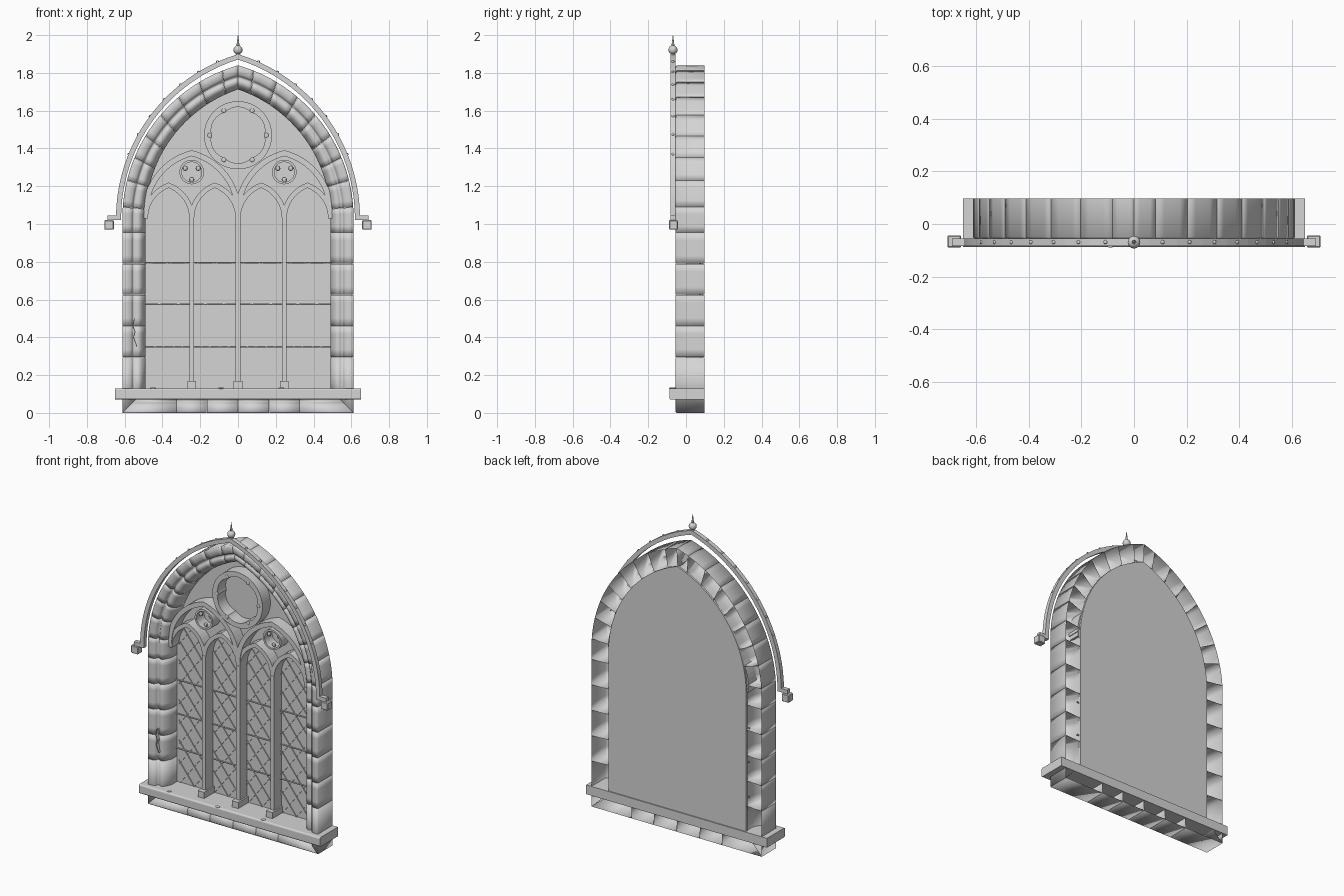
import bpy, bmesh, math
from mathutils import Matrix, Vector

if "Cube" in bpy.data.objects:
    bpy.data.objects.remove(bpy.data.objects["Cube"])

stone = bpy.data.materials.new("pale grey stone")
stone.diffuse_color = (0.66, 0.66, 0.66, 1)
stone.use_nodes = True
stone.node_tree.nodes["Principled BSDF"].inputs["Base Color"].default_value = stone.diffuse_color

def finish(bm, name, smooth=False):
    bmesh.ops.recalc_face_normals(bm, faces=bm.faces)
    me = bpy.data.meshes.new(name)
    for f in bm.faces:
        f.smooth = smooth
    bm.to_mesh(me)
    bm.free()
    me.materials.append(stone)
    ob = bpy.data.objects.new(name, me)
    bpy.context.collection.objects.link(ob)
    return ob

def box(bm, x0, x1, y0, y1, z0, z1):
    m = Matrix.Translation(((x0+x1)/2, (y0+y1)/2, (z0+z1)/2)) @ Matrix.Diagonal((x1-x0, y1-y0, z1-z0, 1))
    return bmesh.ops.create_cube(bm, size=1, matrix=m)['verts']

def ball(bm, x, y, z, r, scale=(1, 1, 1), seg=12):
    m = Matrix.Translation((x, y, z)) @ Matrix.Diagonal((*scale, 1))
    bmesh.ops.create_uvsphere(bm, u_segments=seg, v_segments=seg//2+2, radius=r, matrix=m)

def loft(bm, rings, closed):
    # bridge four-point sections running along a path
    vs = [[bm.verts.new(p) for p in r] for r in rings]
    n = len(vs)
    for i in range(n if closed else n-1):
        a, b = vs[i], vs[(i+1) % n]
        for k in range(4):
            bm.faces.new((a[k], a[(k+1) % 4], b[(k+1) % 4], b[k]))
    if not closed:
        bm.faces.new(vs[0])
        bm.faces.new(vs[-1])

def ribbon(bm, pts, w, y0, y1):
    # rectangular bar of width w following (x, z) points
    P = [Vector(p) for p in pts]
    rings = []
    for i, p in enumerate(P):
        d0 = (p - P[i-1]).normalized() if i else (P[1]-p).normalized()
        d1 = (P[i+1] - p).normalized() if i < len(P)-1 else d0
        n0, n1 = Vector((-d0.y, d0.x)), Vector((-d1.y, d1.x))
        n = (n0+n1).normalized()
        n *= w/2 / max(0.4, n.dot(n0))
        a, b = p+n, p-n
        rings.append([(a.x, y0, a.y), (b.x, y0, b.y), (b.x, y1, b.y), (a.x, y1, a.y)])
    loft(bm, rings, False)

def ring(bm, cx, cz, ro, ri, y0, y1, n=72):
    rings = []
    for i in range(n):
        t = 2*math.pi*i/n
        c, s, r = math.cos(t), math.sin(t), ri(t)
        rings.append([(cx+ro*c, y0, cz+ro*s), (cx+r*c, y0, cz+r*s),
                      (cx+r*c, y1, cz+r*s), (cx+ro*c, y1, cz+ro*s)])
    loft(bm, rings, True)

def arch(cx, hw, zs, h, n=16):
    # two-centred pointed arch, right springing to left springing
    a = (h*h-hw*hw)/(2*hw)
    r = hw+a
    tm = math.acos(a/r)
    half = [(r*math.cos(tm*i/n)-a, zs+r*math.sin(tm*i/n)) for i in range(n+1)]
    return [(cx+x, z) for x, z in half] + [(cx-x, z) for x, z in half[-2::-1]]

# moulded stone surround: (distance from opening, y) section, open at the back
PROFILE = [(.122, .097), (.122, -.05), (.115, -.055), (.08, -.053), (.068, -.04), (.062, -.022),
           (.052, -.033), (.037, -.036), (.022, -.026), (.009, -.004), (0, .022), (0, .088)]
SPRING, INNER, A, BACK = 1.03, .49, .23, .078

def jamb_point(u, t):
    # u below 1 is the upright, 1 to 2 is the arch
    if u <= 1:
        return INNER+t, (.122-t if u <= 0 else u*SPRING)
    r = INNER+A+t
    th = (u-1)*math.acos(A/r)
    return r*math.cos(th)-A, SPRING+r*math.sin(th)

def stone_block(bm, sections):
    vs = [[bm.verts.new(p) for p in s] for s in sections]
    for a, b in zip(vs, vs[1:]):
        for k in range(len(a)-1):
            bm.faces.new((a[k], a[k+1], b[k+1], b[k]))
    bm.faces.new(vs[0])
    bm.faces.new(vs[-1])

bm = bmesh.new()
seams = [0] + [z/SPRING for z in (.295, .46, .625, .79, .955)] + \
        [1+f for f in (.055, .187, .303, .422, .546, .67, .795, .92, 1)]
g = .0005
for sgn in (1, -1):
    for i, (u0, u1) in enumerate(zip(seams, seams[1:])):
        us = [u0+g+(u1-u0-2*g)*k/4 for k in range(5)]
        if i == 0:
            us = [0, .16, u1-g]
        if u1 == 2:
            us[-1] = 2
        stone_block(bm, [[(sgn*p[0], y, p[1]) for t, y in PROFILE
                          for p in [jamb_point(u, t)]] for u in us])
# bottom course, mitred at the corners
cuts = [-1, -.325, -.165, 0, .165, .325, 1]
for x0, x1 in zip(cuts, cuts[1:]):
    stone_block(bm, [[((x*(INNER+t) if abs(x) == 1 else x+d), y, .122-t) for t, y in PROFILE]
                     for x, d in ((x0, g), (x1, -g))])
finish(bm, "stone_surround", True)

# sill
bm = bmesh.new()
box(bm, -.65, .65, -.088, .097, .07, .13)
edges = [e for e in bm.edges if all(v.co.y < 0 for v in e.verts) and abs(e.verts[0].co.x-e.verts[1].co.x) > 1]
bmesh.ops.bevel(bm, geom=edges, offset=.01, segments=3, affect='EDGES', profile=.5)
finish(bm, "sill")

# weathering chips on the sill
bm = bmesh.new()
for x, y in ((-.45, -.065), (-.09, -.078), (.23, -.07)):
    ball(bm, x, y, .131, .015, (1, .8, .3))
finish(bm, "sill_chips", True)

# glass pane
bm = bmesh.new()
outline = [(.495, .1)] + arch(0, .495, SPRING, .69, 24) + [(-.495, .1)]
f = bm.faces.new([bm.verts.new((x, BACK-.002, z)) for x, z in outline])
ext = bmesh.ops.extrude_face_region(bm, geom=[f])
for v in ext['geom']:
    if isinstance(v, bmesh.types.BMVert):
        v.co.y = .09
finish(bm, "glass_pane")

# diamond lead lattice, clipped to each light
bm = bmesh.new()
LIGHTS = (-.3675, -.1225, .1225, .3675)

def in_light(x, z):
    if z < .13 or abs(x) > .11:
        return False
    if z < SPRING:
        return True
    a = (.17**2-.12**2)/.24
    return (abs(x)+a)**2+(z-SPRING)**2 < (.11+a)**2

for cx in LIGHTS:
    for sgn in (1, -1):
        for j in range(-1, 10):
            z0 = .13+.13*j
            line = [(-.11+.22*k/44, z0+sgn*1.3*(-.11+.22*k/44)) for k in range(45)]
            keep = [p for p in line if in_light(*p)]
            if len(keep) > 3:
                ribbon(bm, [(cx+keep[0][0], keep[0][1]), (cx+keep[-1][0], keep[-1][1])],
                       .005, BACK-.008, BACK)
finish(bm, "lead_lattice")

# horizontal saddle bars
bm = bmesh.new()
for z in (.35, .575, .795):
    bmesh.ops.create_cone(bm, cap_ends=True, segments=8, radius1=.004, radius2=.004, depth=1.01,
                          matrix=Matrix.Translation((0, BACK-.01, z)) @ Matrix.Rotation(math.pi/2, 4, 'Y'))
finish(bm, "saddle_bars")

# mullions with base blocks
bm = bmesh.new()
for x in (-.245, 0, .245):
    box(bm, x-.013, x+.013, 0, BACK, .13, 1.04)
    box(bm, x-.023, x+.023, -.03, BACK, .13, .17)
finish(bm, "mullions")

# tracery ribs: light heads and paired arches
bm = bmesh.new()
for cx in LIGHTS:
    ribbon(bm, arch(cx, .1225, SPRING, .175, 10), .026, .002, BACK)
for cx in (-.245, .245):
    ribbon(bm, arch(cx, .245, 1.06, .315), .03, -.003, BACK)
finish(bm, "tracery_arches")

# six-lobed rose and the two trefoil roundels
bm = bmesh.new()
ring(bm, 0, 1.47, .18, lambda t: .137+.012*abs(math.sin(3*t))**.7, -.006, BACK)
for k in range(6):
    t = k*math.pi/3
    ball(bm, .15*math.cos(t), -.006, 1.47+.15*math.sin(t), .012, (1, .3, 1), 8)
for cx in (-.245, .245):
    ring(bm, cx, 1.275, .065, lambda t: .053, -.002, BACK, 36)
    for k in range(3):
        t = math.pi/6+k*2*math.pi/3
        ball(bm, cx+.04*math.cos(t), .02, 1.275+.04*math.sin(t), .014, (1, .6, 1), 8)
finish(bm, "rose_and_roundels")

# hood mould with returns and stop blocks
bm = bmesh.new()
hood = arch(0, .6325, SPRING, .855, 20)
ribbon(bm, hood, .027, -.083, -.055)
for s in (1, -1):
    a, b = sorted((s*.62, s*.69))
    box(bm, a, b, -.083, -.055, 1.02, 1.045)
    a, b = sorted((s*.657, s*.708))
    vs = box(bm, a, b, -.09, -.043, .97, 1.02)
    bmesh.ops.bevel(bm, geom=list({e for v in vs for e in v.link_edges}), offset=.004,
                    segments=1, affect='EDGES')
finish(bm, "hood_mould")

# studs along the hood
bm = bmesh.new()
outer = arch(0, .643, SPRING, .869, 40)
for tx in (.105, .205, .295, .385, .46, .525, .575):
    x, z = min(outer[:41], key=lambda p: abs(p[0]-tx))
    for s in (1, -1):
        ball(bm, s*x, -.069, z, .008, (1, 1, 1), 8)
finish(bm, "hood_studs", True)

# finial
bm = bmesh.new()
ball(bm, 0, -.069, 1.922, .024, (1, 1, 1), 16)
for r1, r2, z0, z1 in ((.013, .011, 1.885, 1.91), (.009, .001, 1.935, 2.0)):
    bmesh.ops.create_cone(bm, cap_ends=True, segments=12, radius1=r1, radius2=r2, depth=z1-z0,
                          matrix=Matrix.Translation((0, -.069, (z0+z1)/2)))
finish(bm, "finial", True)

# hairline cracks in the stone
bm = bmesh.new()
ribbon(bm, [(-.548, .5), (-.556, .46), (-.545, .43), (-.553, .4), (-.535, .35)], .004, -.05, -.02)
ribbon(bm, [(.575, 1.23), (.565, 1.2), (.572, 1.17)], .004, -.057, -.04)
finish(bm, "stone_cracks")
